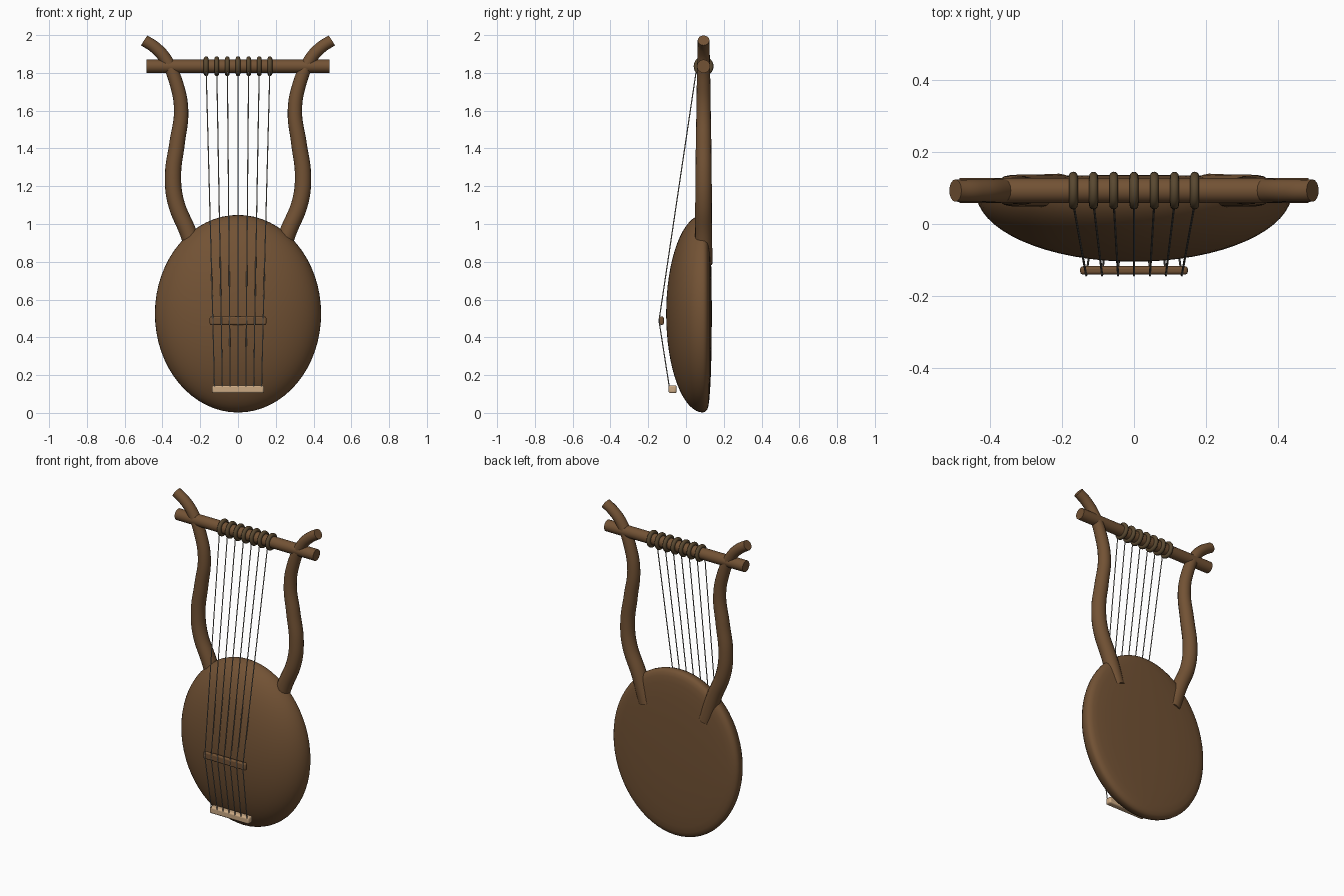
import bpy, bmesh, math
from mathutils import Vector

if "Cube" in bpy.data.objects:
    bpy.data.objects.remove(bpy.data.objects["Cube"])


def material(name, rgb):
    m = bpy.data.materials.new(name)
    m.diffuse_color = (*rgb, 1)
    m.use_nodes = True
    m.node_tree.nodes["Principled BSDF"].inputs["Base Color"].default_value = m.diffuse_color
    return m


WOOD = material("brown wood", (0.17, 0.085, 0.035))
CORD = material("dark cord", (0.10, 0.065, 0.03))
TAN = material("pale wood", (0.60, 0.40, 0.23))
GUT = material("grey string", (0.28, 0.26, 0.23))


def finish(obj, name, mat, angle=40):
    obj.name = name
    obj.data.materials.clear()
    obj.data.materials.append(mat)
    bpy.ops.object.select_all(action='DESELECT')
    obj.select_set(True)
    bpy.context.view_layer.objects.active = obj
    bpy.ops.object.shade_smooth_by_angle(angle=math.radians(angle))
    return obj


def tube(name, points, radii, depth, mat, kind='POLY', sides=2):
    """Round tube swept along points, converted to a mesh."""
    cu = bpy.data.curves.new(name, 'CURVE')
    cu.dimensions = '3D'
    cu.bevel_depth = depth
    cu.bevel_resolution = sides
    cu.use_fill_caps = True
    cu.resolution_u = 8
    sp = cu.splines.new(kind)
    pts = sp.bezier_points if kind == 'BEZIER' else sp.points
    pts.add(len(points) - 1)
    for p, co, r in zip(pts, points, radii):
        p.radius = r
        if kind == 'BEZIER':
            p.co = co
            p.handle_left_type = p.handle_right_type = 'AUTO'
        else:
            p.co = (*co, 1)
    obj = bpy.data.objects.new(name, cu)
    bpy.context.collection.objects.link(obj)
    bpy.ops.object.select_all(action='DESELECT')
    obj.select_set(True)
    bpy.context.view_layer.objects.active = obj
    bpy.ops.object.convert(target='MESH')
    return finish(bpy.context.object, name, mat)


def block(name, centre, size, bevel, mat):
    bpy.ops.mesh.primitive_cube_add(size=1, location=centre)
    obj = bpy.context.object
    obj.scale = size
    bpy.ops.object.transform_apply(location=False, rotation=False, scale=True)
    b = obj.modifiers.new("bevel", 'BEVEL')
    b.width = bevel
    b.segments = 3
    return finish(obj, name, mat)


# sound bowl: domed front, nearly flat back with rounded rim
RIM = 0.09
profile = [(math.sin(a), RIM - 0.195 * math.cos(a))
           for a in (i * math.pi / 2 / 16 for i in range(17))]
profile += [(0.992, 0.102), (0.97, 0.112), (0.93, 0.119), (0.86, 0.124),
            (0.7, 0.130), (0.4, 0.135), (0, 0.137)]
bm = bmesh.new()
vs = [bm.verts.new((r, y, 0)) for r, y in profile]
es = [bm.edges.new(p) for p in zip(vs, vs[1:])]
bmesh.ops.spin(bm, geom=vs + es, cent=(0, 0, 0), axis=(0, 1, 0),
               angle=2 * math.pi, steps=64)
bmesh.ops.remove_doubles(bm, verts=bm.verts, dist=1e-4)
bmesh.ops.scale(bm, vec=(0.44, 1, 0.523), verts=bm.verts)
bmesh.ops.translate(bm, vec=(0, 0, 0.525), verts=bm.verts)
bmesh.ops.recalc_face_normals(bm, faces=bm.faces)
me = bpy.data.meshes.new("sound_bowl")
bm.to_mesh(me)
bm.free()
bowl = bpy.data.objects.new("sound_bowl", me)
bpy.context.collection.objects.link(bowl)
finish(bowl, "sound_bowl", WOOD, 60)

# curved horn arms, mirrored left and right
path = [(0.208, 0.79), (0.262, 0.95), (0.33, 1.12), (0.344, 1.26),
        (0.322, 1.43), (0.301, 1.60), (0.325, 1.74), (0.385, 1.875),
        (0.44, 1.935), (0.497, 1.972)]
radii = [0.047, 0.045, 0.044, 0.043, 0.041, 0.038, 0.036, 0.033, 0.032, 0.031]
for side, s in (("left", -1), ("right", 1)):
    tube(f"arm_{side}", [(s * x, 0.093, z) for x, z in path], radii, 1,
         WOOD, 'BEZIER', 6)

# crossbar
BAR = Vector((0, 0.093, 1.835))
bpy.ops.mesh.primitive_cylinder_add(vertices=32, radius=0.035, depth=0.97,
                                    location=BAR, rotation=(0, math.pi / 2, 0))
finish(bpy.context.object, "crossbar", WOOD)

# bridge and tailpiece
block("bridge", (0, -0.129, 0.488), (0.30, 0.023, 0.044), 0.008, WOOD)
block("tailpiece", (0, -0.071, 0.125), (0.275, 0.042, 0.042), 0.010, TAN)

# seven strings, each with a tuning ring around the crossbar
for i in range(7):
    t = (i - 3) / 3
    bpy.ops.mesh.primitive_torus_add(
        major_radius=0.040, minor_radius=0.0125, major_segments=28,
        minor_segments=12, location=BAR + Vector((0.169 * t, 0, 0)),
        rotation=(0, math.pi / 2, 0))
    finish(bpy.context.object, f"tuning_ring_{i + 1}", CORD)
    tube(f"string_{i + 1}",
         [(0.169 * t, 0.057, 1.83), (0.133 * t, -0.143, 0.488),
          (0.125 * t, -0.088, 0.135)], [1, 1, 1], 0.003, GUT)
